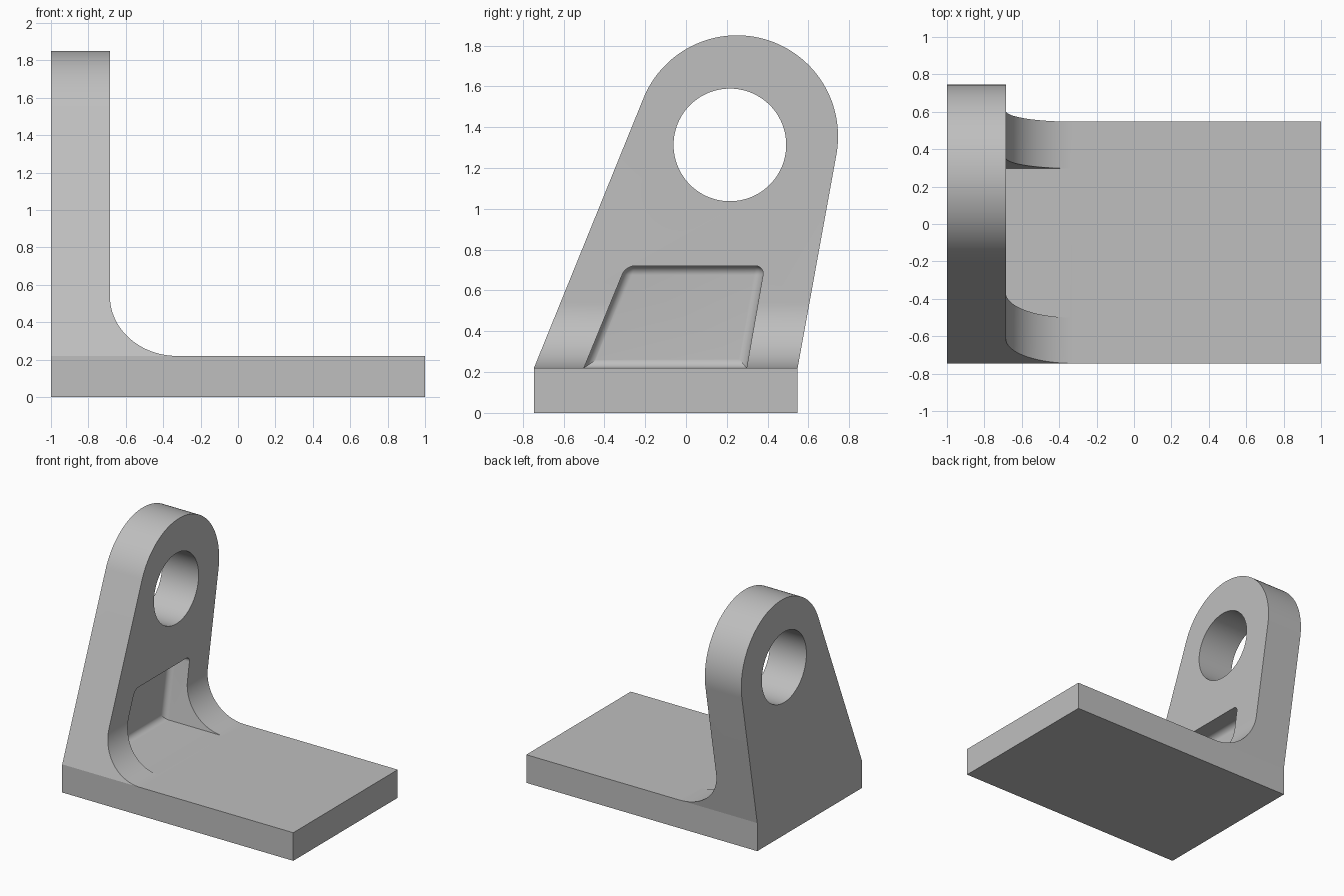
import bpy, bmesh, math
from mathutils import Vector

if "Cube" in bpy.data.objects:
    bpy.data.objects.remove(bpy.data.objects["Cube"], do_unlink=True)

GREY = (0.52, 0.52, 0.52, 1)
grey = bpy.data.materials.new("plain grey")
grey.use_nodes = True
grey.diffuse_color = GREY
grey.node_tree.nodes["Principled BSDF"].inputs["Base Color"].default_value = GREY


def prism(name, points, start, end, axis):
    """Extrude a 2D outline along x (points are y, z) or y (points are x, z)."""
    def place(p, d):
        return (d, p[0], p[1]) if axis == "x" else (p[0], d, p[1])
    bm = bmesh.new()
    face = bm.faces.new([bm.verts.new(place(p, start)) for p in points])
    new = bmesh.ops.extrude_face_region(bm, geom=[face])["geom"]
    shift = Vector(place((0, 0), end - start))
    bmesh.ops.translate(bm, vec=shift, verts=[v for v in new if isinstance(v, bmesh.types.BMVert)])
    bmesh.ops.recalc_face_normals(bm, faces=bm.faces[:])
    mesh = bpy.data.meshes.new(name)
    bm.to_mesh(mesh)
    bm.free()
    obj = bpy.data.objects.new(name, mesh)
    bpy.context.collection.objects.link(obj)
    mesh.materials.append(grey)
    return obj


def arc(cx, cz, rx, rz, a0, a1, steps):
    angles = [a0 + (a1 - a0) * i / steps for i in range(steps + 1)]
    return [(cx + rx * math.cos(a), cz + rz * math.sin(a)) for a in angles]


def tangent_angle(px, pz, cx, cz, r, side):
    """Angle on a circle where the line from a point touches it."""
    dx, dz = px - cx, pz - cz
    return math.atan2(dz, dx) + side * math.acos(r / math.hypot(dx, dz))


def combine(target, tool, operation):
    mod = target.modifiers.new(operation.lower(), "BOOLEAN")
    mod.operation, mod.solver, mod.object = operation, "EXACT", tool
    bpy.context.view_layer.objects.active = target
    bpy.ops.object.modifier_apply(modifier=mod.name)
    bpy.data.objects.remove(tool, do_unlink=True)


TOP, WALL = 0.22, -0.685          # plate top and inner wall face
RX, RZ = 0.36, 0.32               # blend between wall and plate
FRONT, BACK = -0.745, 0.547       # plate edges
CY, CZ, R = 0.25, 1.355, 0.495    # rounded head

# L-shaped section with the curved blend
section = [(-1, 0), (1, 0), (1, TOP)]
section += arc(WALL + RX, TOP + RZ, RX, RZ, 1.5 * math.pi, math.pi, 28)
section += [(WALL, 2), (-1, 2)]
bracket = prism("bracket", section, -1, 1, "y")

# Side outline: plate edge, leaning flanks and rounded head
right = tangent_angle(BACK, TOP, CY, CZ, R, 1)
left = tangent_angle(FRONT, TOP, CY, CZ, R, -1) % math.tau
outline = [(FRONT, -0.3), (BACK, -0.3), (BACK, TOP)]
outline += arc(CY, CZ, R, R, right, left, 72) + [(FRONT, TOP)]
combine(bracket, prism("outline", outline, -1.3, 1.3, "x"), "INTERSECT")

# Bore through the head
bore = arc(0.215, 1.313, 0.276, 0.276, 0, math.tau, 112)[:-1]
combine(bracket, prism("bore", bore, -1.3, 0, "x"), "DIFFERENCE")

# Pocket in the wall with rounded inner edges
DEEP, ROOF = -0.85, 0.72
pocket = prism("pocket", [(-0.5, TOP + 0.0005), (0.297, TOP + 0.0005), (0.385, ROOF), (-0.295, ROOF)],
               DEEP, 0, "x")
bm = bmesh.new()
bm.from_mesh(pocket.data)
edges = [e for e in bm.edges
         if all(v.co.x < DEEP + 0.01 for v in e.verts)
         or (all(v.co.z > ROOF - 0.01 for v in e.verts) and abs(e.verts[0].co.x - e.verts[1].co.x) > 0.1)]
bmesh.ops.bevel(bm, geom=edges, offset=0.045, offset_type="OFFSET", segments=12,
                profile=0.5, affect="EDGES", clamp_overlap=True)
bm.to_mesh(pocket.data)
bm.free()
combine(bracket, pocket, "DIFFERENCE")

# Smooth curved faces, crisp corners
bpy.ops.object.select_all(action="DESELECT")
bracket.select_set(True)
bpy.context.view_layer.objects.active = bracket
bpy.ops.object.shade_smooth_by_angle(angle=math.radians(9))
